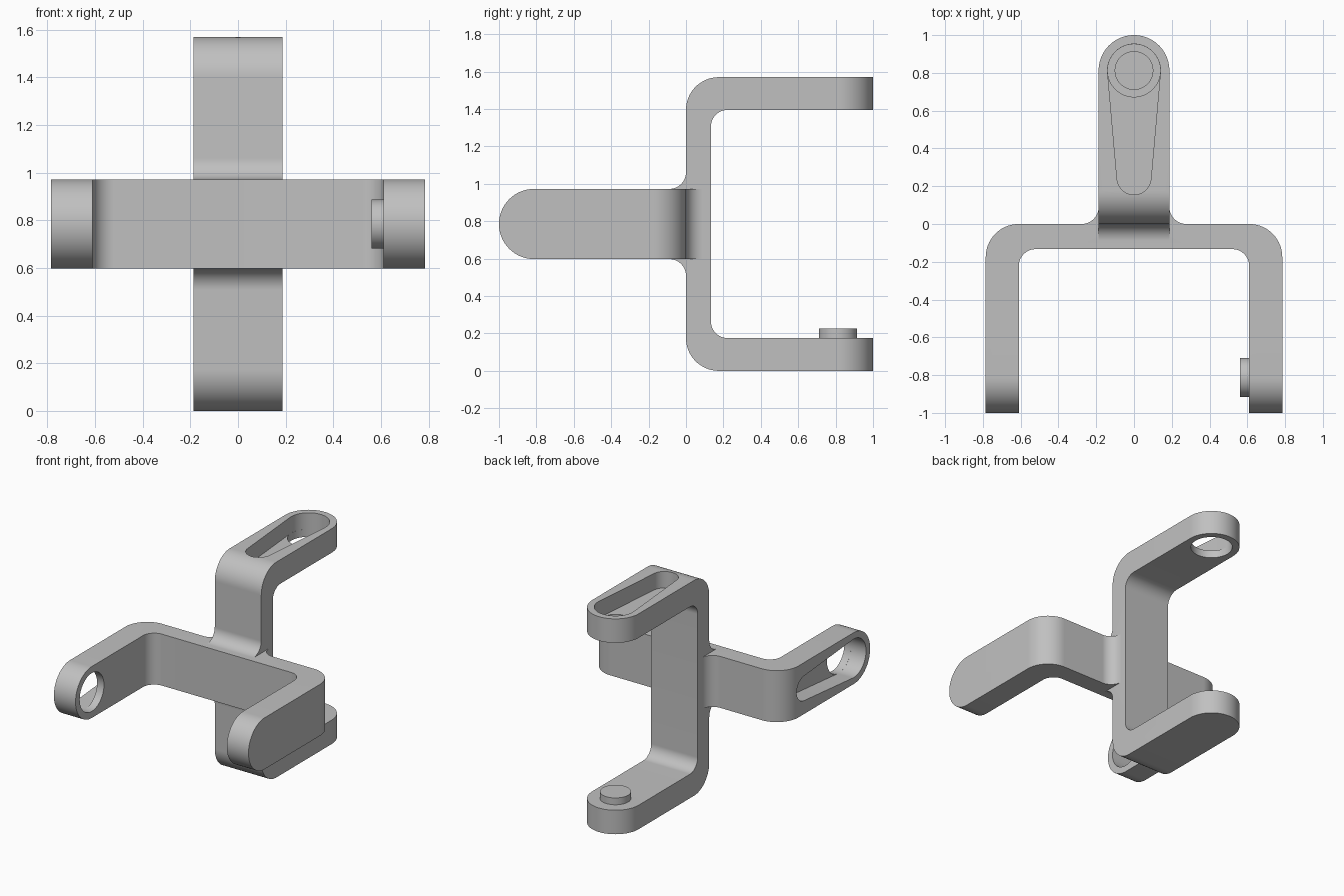
import bpy
import bmesh
from math import cos, sin, radians
from mathutils import Matrix

cube = bpy.data.objects.get("Cube")
if cube:
    bpy.data.objects.remove(cube, do_unlink=True)

HALF = 0.785        # half span of each fork
WIDTH = 0.1875      # half width of the strap
WEB = 0.133         # web thickness
ARM = 0.61          # inner face of the arms
BEND = 0.09         # inner bends and crossing fillets
EYE = 0.8125        # distance of pin and hole from the crossing
POCKET_DEPTH = 0.12

grey = bpy.data.materials.new("plain_grey")
grey.use_nodes = True
colour = (0.53, 0.53, 0.53, 1)
grey.diffuse_color = colour
grey.node_tree.nodes["Principled BSDF"].inputs["Base Color"].default_value = colour


def arc(cx, cy, r, start, end, n=20):
    angles = [radians(start + (end - start) * i / n) for i in range(n + 1)]
    return [(cx + r * cos(a), cy + r * sin(a)) for a in angles]


def prism(name, outline, lo, hi, along_u):
    """Extrude an outline along the span (u) or across the strap (w)."""
    bm = bmesh.new()
    rings = []
    for t in (lo, hi):
        rings.append([bm.verts.new((t, a, b) if along_u else (a, b, t)) for a, b in outline])
    bm.faces.new(rings[0])
    bm.faces.new(rings[1])
    n = len(outline)
    for i in range(n):
        j = (i + 1) % n
        bm.faces.new((rings[0][i], rings[0][j], rings[1][j], rings[1][i]))
    bmesh.ops.recalc_face_normals(bm, faces=bm.faces)
    mesh = bpy.data.meshes.new(name)
    bm.to_mesh(mesh)
    bm.free()
    mesh.materials.append(grey)
    obj = bpy.data.objects.new(name, mesh)
    bpy.context.collection.objects.link(obj)
    return obj


def combine(obj, tool, operation):
    mod = obj.modifiers.new(operation.lower(), 'BOOLEAN')
    mod.operation = operation
    mod.solver = 'EXACT'
    mod.object = tool
    bpy.context.view_layer.update()
    bpy.context.view_layer.objects.active = obj
    bpy.ops.object.modifier_apply(modifier=mod.name)
    bpy.data.objects.remove(tool, do_unlink=True)


def fork(name, placement):
    # U-shaped strap with flared root at the crossing
    half = [(0.1, -BEND)]
    half += arc(WIDTH + BEND, -BEND, BEND, 180, 90)
    half += arc(ARM, HALF - ARM, HALF - ARM, -90, 0)
    half += [(HALF, 1.1), (ARM, 1.1)]
    half += arc(ARM - BEND, WEB + BEND, BEND, 0, -90)
    outline = half + [(-u, v) for u, v in reversed(half)]
    body = prism(name, outline, -0.3, 0.3, False)

    # rounded arm ends
    plate = [(-0.2, -WIDTH)] + arc(EYE, 0, WIDTH, -90, 90, 40) + [(-0.2, WIDTH)]
    combine(body, prism("end_trim", plate, -1, 1, True), 'INTERSECT')

    # tapered pocket on the outside of one arm, with a through hole
    pocket = arc(EYE, 0, 0.14, -95, 95, 36) + arc(0.245, 0, 0.09, 95, 265, 28)
    combine(body, prism("pocket_cut", pocket, HALF - POCKET_DEPTH, 0.9, True), 'DIFFERENCE')
    hole = arc(EYE, 0, 0.1395, 0, 360, 64)[:-1]
    combine(body, prism("hole_cut", hole, 0.5, 0.7, True), 'DIFFERENCE')

    # round pin on the inside of the other arm
    pin = arc(EYE, 0, 0.1025, 0, 360, 48)[:-1]
    combine(body, prism("pin", pin, -0.65, -0.56, True), 'UNION')

    body.data.transform(placement)
    return body


# front fork lies flat, back fork stands upright
front = Matrix(((-1, 0, 0, 0), (0, -1, 0, 0), (0, 0, 1, HALF), (0, 0, 0, 1)))
back = Matrix(((0, 0, -1, 0), (0, 1, 0, 0), (1, 0, 0, HALF), (0, 0, 0, 1)))
link = fork("crossed_fork_link", front)
combine(link, fork("back_fork", back), 'UNION')

bpy.ops.object.select_all(action='DESELECT')
link.select_set(True)
bpy.context.view_layer.objects.active = link
bpy.ops.object.shade_smooth_by_angle(angle=radians(30))
